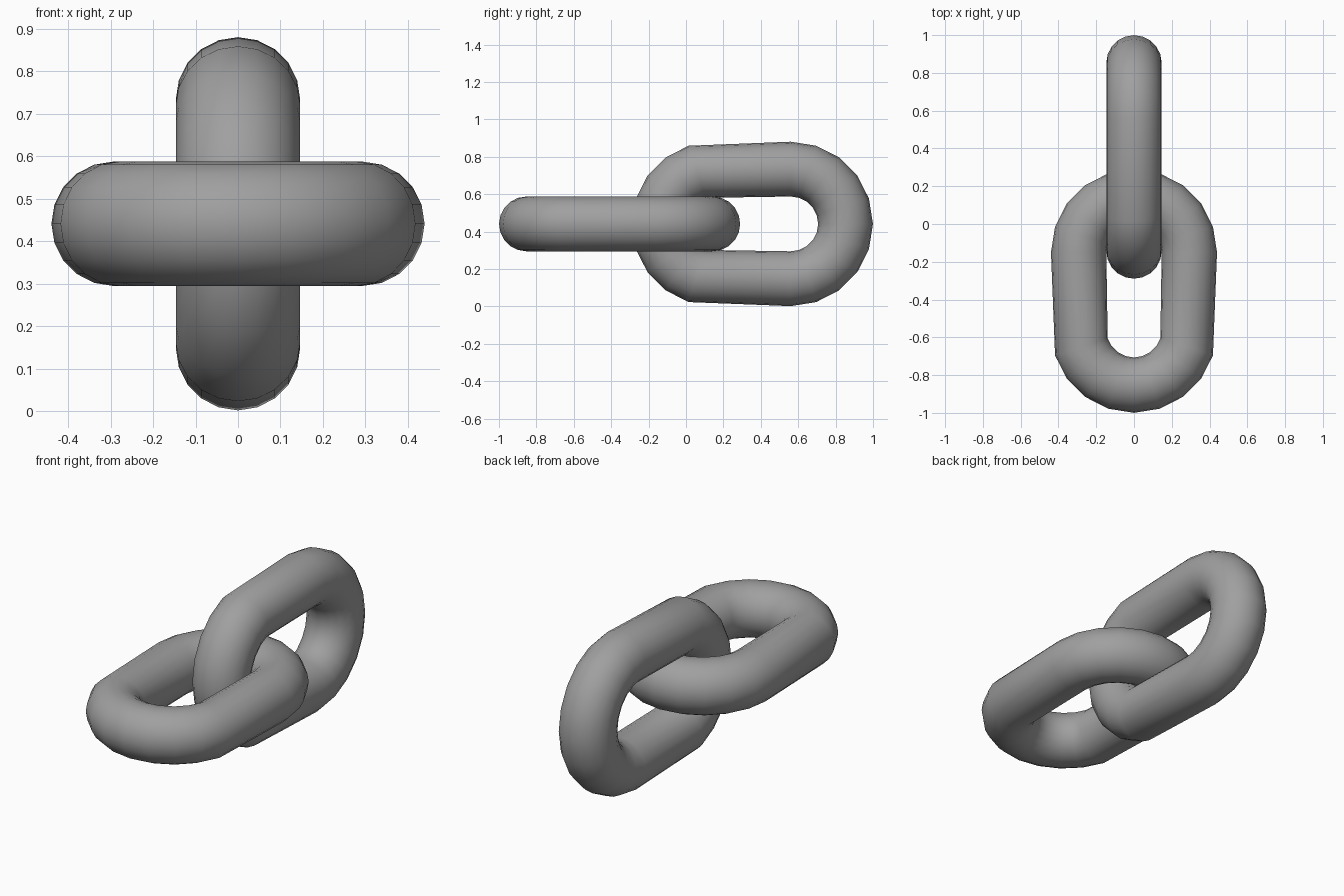
import bpy
import bmesh
from math import cos, sin, tau

if "Cube" in bpy.data.objects:
    bpy.data.objects.remove(bpy.data.objects["Cube"])

MAJOR, MINOR, STRETCH, Z = 0.293, 0.1465, 0.41, 0.441
RINGS = SIDES = 20

steel = bpy.data.materials.new("grey steel")
steel.diffuse_color = (0.35, 0.35, 0.35, 1)
steel.use_nodes = True
steel.node_tree.nodes["Principled BSDF"].inputs["Base Color"].default_value = steel.diffuse_color


def chain_link(name, y_start, upright):
    """Ring whose rear half is slid backwards to form a long link."""
    bm = bmesh.new()
    rings = []
    for i in range(RINGS):
        a = tau * i / RINGS
        slide = STRETCH if sin(a) > -0.001 else 0
        ring = []
        for j in range(SIDES):
            b = tau * j / SIDES
            d = MAJOR + MINOR * cos(b)
            u, v, w = d * cos(a), y_start + d * sin(a) + slide, MINOR * sin(b)
            ring.append(bm.verts.new((w, v, Z + u) if upright else (u, v, Z + w)))
        rings.append(ring)
    for i in range(RINGS):
        p, q = rings[i], rings[(i + 1) % RINGS]
        for j in range(SIDES):
            k = (j + 1) % SIDES
            bm.faces.new((p[j], q[j], q[k], p[k])).smooth = True
    bmesh.ops.recalc_face_normals(bm, faces=bm.faces)
    mesh = bpy.data.meshes.new(name)
    bm.to_mesh(mesh)
    bm.free()
    mesh.materials.append(steel)
    obj = bpy.data.objects.new(name, mesh)
    bpy.context.collection.objects.link(obj)
    return obj


# Two interlocked links, one lying flat and one standing on edge
chain_link("flat_link", -0.56, False)
chain_link("upright_link", 0.15, True)
